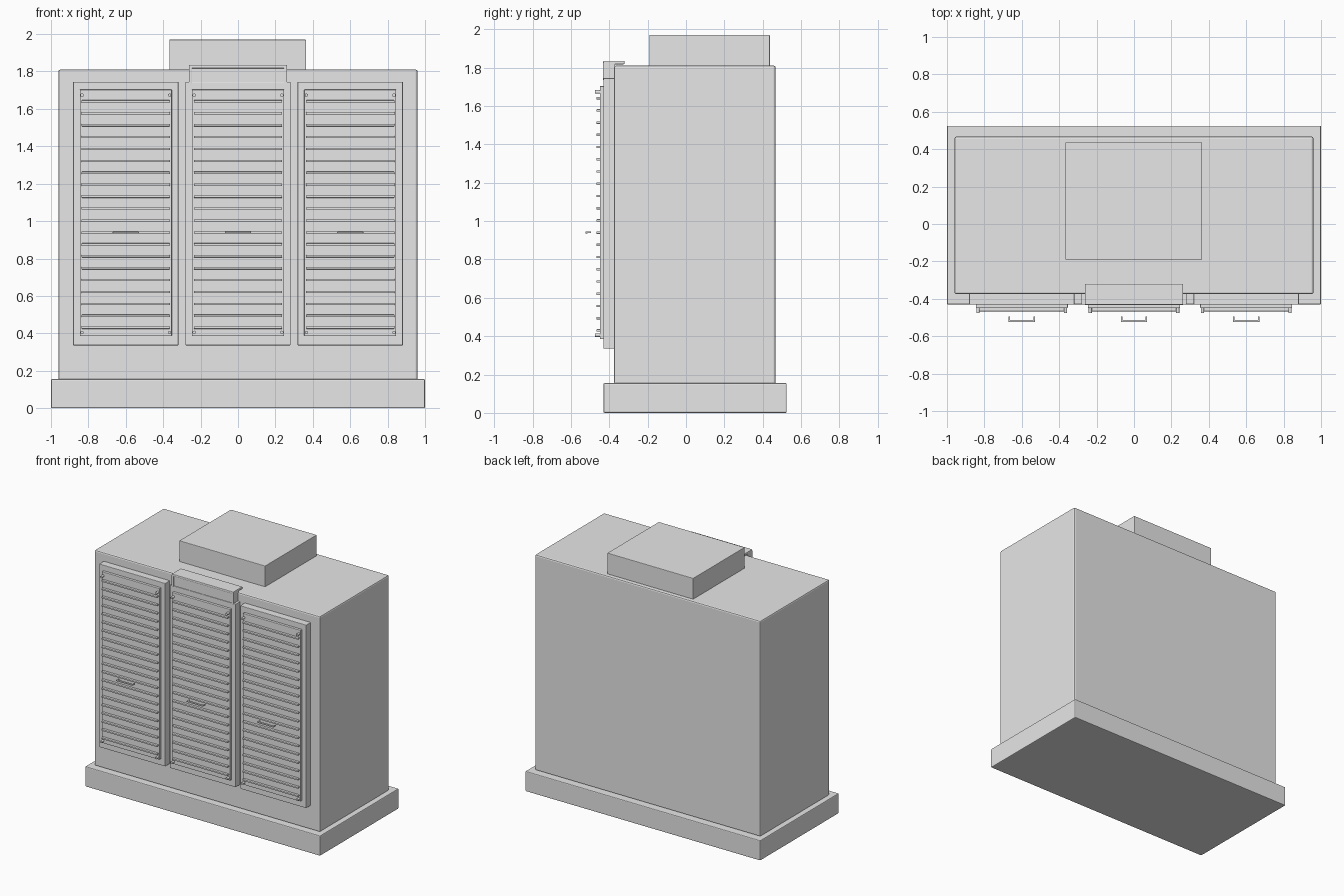
import bpy, bmesh, math

if "Cube" in bpy.data.objects:
    bpy.data.objects.remove(bpy.data.objects["Cube"])

grey = bpy.data.materials.new("light_grey")
grey.diffuse_color = (0.8, 0.8, 0.8, 1)
grey.use_nodes = True
grey.node_tree.nodes["Principled BSDF"].inputs["Base Color"].default_value = grey.diffuse_color


def finish(name, bm, bevel=0.0):
    """Turn a bmesh into a named object with baked rounded edges."""
    if bevel:
        bmesh.ops.bevel(bm, geom=bm.edges[:], offset=bevel, segments=2,
                        profile=0.5, affect='EDGES')
    bmesh.ops.recalc_face_normals(bm, faces=bm.faces[:])
    me = bpy.data.meshes.new(name)
    bm.to_mesh(me)
    bm.free()
    me.materials.append(grey)
    ob = bpy.data.objects.new(name, me)
    bpy.context.collection.objects.link(ob)
    return ob


def box(name, x, y, z, bevel=0.0):
    """Box from (min, max) ranges."""
    bm = bmesh.new()
    bmesh.ops.create_cube(bm, size=1)
    for v in bm.verts:
        for i, (a, b) in enumerate((x, y, z)):
            v.co[i] = (a + b) / 2 + v.co[i] * (b - a)
    return finish(name, bm, bevel)


def screw(name, x, z):
    """Small round screw head on the louvre panel."""
    bm = bmesh.new()
    bmesh.ops.create_cone(bm, cap_ends=True, segments=12, radius1=0.009,
                          radius2=0.009, depth=0.03)
    for v in bm.verts:
        px, py, pz = v.co
        v.co = (x + px, -0.46 + pz, z + py)
    return finish(name, bm)


# plinth, main cabinet and roof box
box("plinth", (-1, 1), (-0.43, 0.525), (0, 0.155), 0.006)
box("cabinet", (-0.96, 0.96), (-0.375, 0.467), (0.15, 1.81), 0.01)
box("roof_box", (-0.367, 0.364), (-0.19, 0.437), (1.80, 1.97), 0.003)

# three louvred doors
for side, cx in (("left", -0.6), ("middle", 0.0), ("right", 0.6)):
    box(f"{side}_door", (cx - 0.281, cx + 0.281), (-0.43, -0.37),
        (0.336, 1.745), 0.003)
    box(f"{side}_louvre_panel", (cx - 0.246, cx + 0.246), (-0.449, -0.425),
        (0.385, 1.703), 0.003)
    for i in range(20):
        z = 0.43 + i * 0.0637
        box(f"{side}_slat_{i + 1}", (cx - 0.236, cx + 0.236),
            (-0.467, -0.445), (z - 0.006, z + 0.006), 0.002)
    for sx in (-1, 1):
        for z in (0.405, 1.673):
            screw(f"{side}_screw", cx + sx * 0.234, z)
    # pull handle: bar with two short legs
    box(f"{side}_handle_bar", (cx - 0.07, cx + 0.07), (-0.525, -0.513),
        (0.936, 0.946), 0.002)
    for sx in (-1, 1):
        x = cx + sx * 0.066
        box(f"{side}_handle_leg", (x - 0.004, x + 0.004), (-0.517, -0.494),
            (0.937, 0.945))

# hood over the middle door: top plate, front plate and side cheeks
box("hood_top", (-0.263, 0.263), (-0.432, -0.32), (1.817, 1.835), 0.005)
box("hood_front", (-0.246, 0.246), (-0.426, -0.40), (1.70, 1.822))
for sx in (-1, 1):
    x = sx * 0.2545
    box("hood_cheek", (x - 0.0085, x + 0.0085), (-0.432, -0.37),
        (1.735, 1.825), 0.002)
